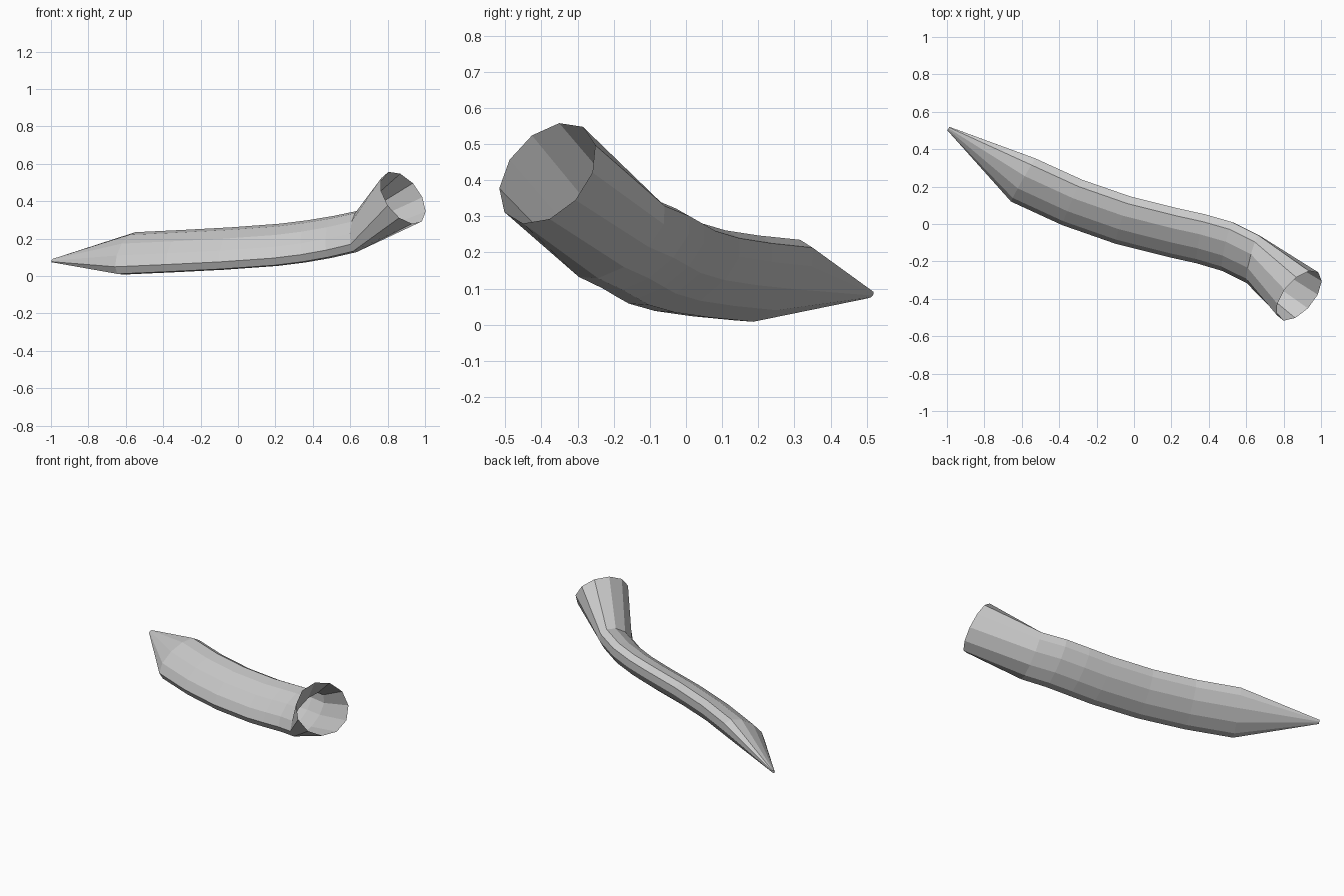
import bpy, bmesh
from math import cos, sin, radians, tau
from mathutils import Vector

if "Cube" in bpy.data.objects:
    bpy.data.objects.remove(bpy.data.objects["Cube"])

SIDES = 11
PHASE = radians(-4)
TILT = radians(37.6)      # roll of the oval cross-section
UP = Vector((0, 0, 1))

# Sections along the horn: centre, axis direction, long and short radius
sections = [
    ((-0.992, 0.51, 0.083), (0.85, -0.52, 0.05), 0.013, 0.007),
    ((-0.59, 0.237, 0.12), (0.854, -0.52, 0.05), 0.160, 0.077),
    ((-0.33, 0.118, 0.132), (0.90, -0.43, 0.05), 0.160, 0.077),
    ((-0.06, 0.024, 0.146), (0.94, -0.33, 0.06), 0.160, 0.077),
    ((0.215, -0.045, 0.166), (0.96, -0.25, 0.10), 0.160, 0.077),
    ((0.36, -0.077, 0.184), (0.96, -0.25, 0.13), 0.160, 0.077),
    ((0.50, -0.118, 0.208), (0.95, -0.30, 0.16), 0.160, 0.077),
    ((0.635, -0.185, 0.238), (0.93, -0.33, 0.17), 0.158, 0.077),
    ((0.882, -0.383, 0.419), (0.66, -0.56, 0.50), 0.162, 0.162),
]


def ring(bm, centre, axis, long_r, short_r):
    """Oval ring of vertices square to the axis."""
    t = Vector(axis).normalized()
    side = UP.cross(t).normalized()
    up = t.cross(side)
    major = side * cos(TILT) + up * sin(TILT)
    minor = up * cos(TILT) - side * sin(TILT)
    return [bm.verts.new(Vector(centre)
                         + major * long_r * cos(PHASE + tau * i / SIDES)
                         + minor * short_r * sin(PHASE + tau * i / SIDES))
            for i in range(SIDES)]


# Loft the sections; the tip is closed, the mouth stays open
bm = bmesh.new()
rings = [ring(bm, *s) for s in sections]
for a, b in zip(rings, rings[1:]):
    for i in range(SIDES):
        j = (i + 1) % SIDES
        bm.faces.new((a[i], a[j], b[j], b[i]))
bm.faces.new(rings[0])
bmesh.ops.recalc_face_normals(bm, faces=bm.faces)

mesh = bpy.data.meshes.new("curved_horn")
bm.to_mesh(mesh)
bm.free()
horn = bpy.data.objects.new("curved_horn", mesh)
bpy.context.collection.objects.link(horn)
